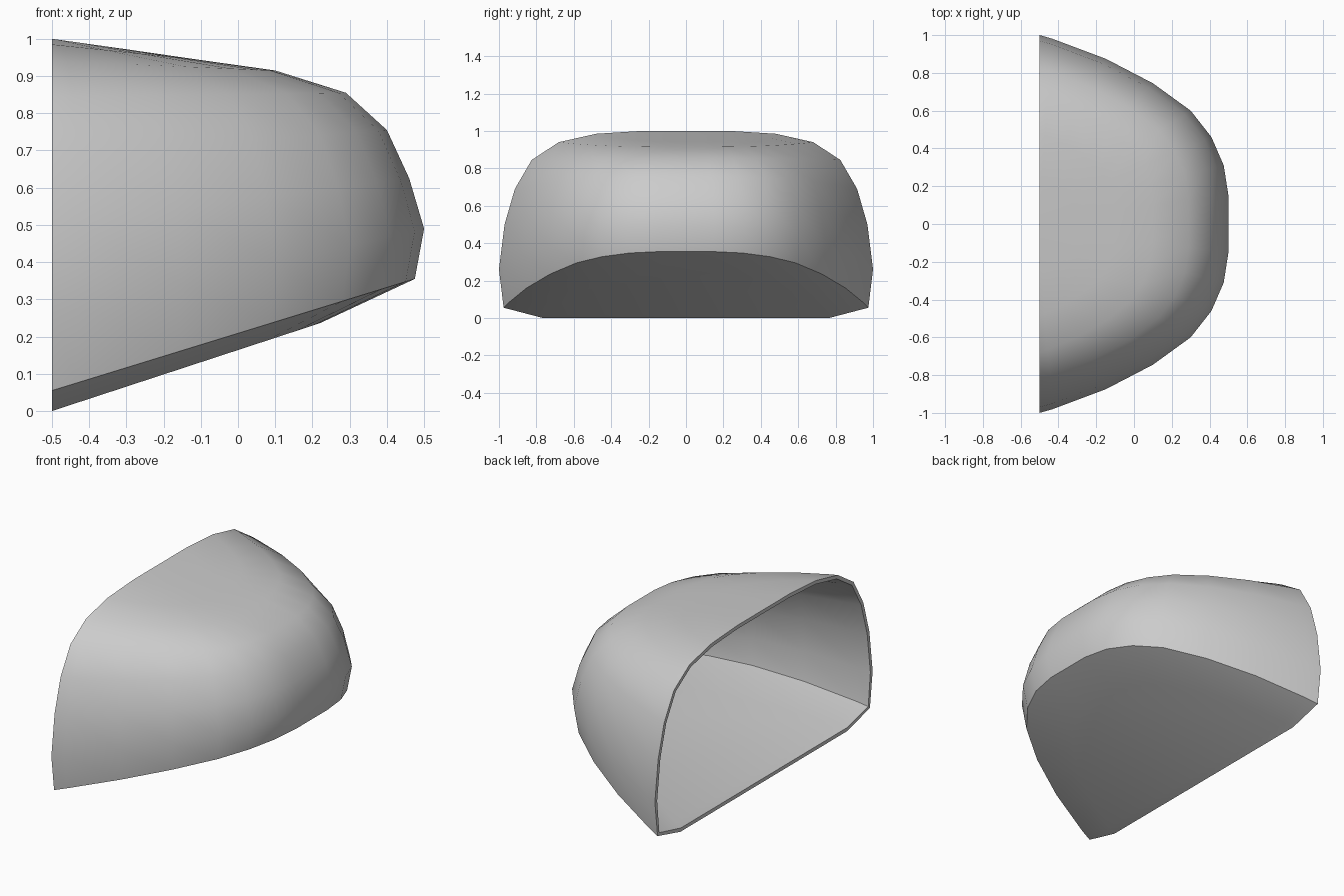
import bpy, bmesh, math

if "Cube" in bpy.data.objects:
    bpy.data.objects.remove(bpy.data.objects["Cube"])

THICK = 0.021

# half plan outline: (depth 0..1 from the opening, half width)
half = [(0, 1), (.07, .98), (.35, .875), (.6, .745), (.8, .6),
        (.91, .46), (.975, .31), (1, .15), (1, 0)]
plan = half + [(x, -y) for x, y in reversed(half[:-1])]

# rings from the underside up to the crown:
# (width scale, z at the opening, depth scale, z at the front)
rings = [(.765, 0, .72, .236), (.975, .055, .975, .355), (1, .26, 1, .49),
         (.97, .5, .96, .625), (.915, .69, .9, .755), (.825, .845, .79, .855),
         (.68, .94, .6, .915), (.48, .985, .4, .943), (.24, 1, .2, .972),
         (0, 1, 0, 1)]

bm = bmesh.new()
grid = []
for sy, z0, sx, z1 in rings:
    grid.append([bm.verts.new((-.5 + x * sx, y * sy,
                               z0 + (z1 - z0) * (x if sx else 0)))
                 for x, y in plan])

# outer skin and flat underside
for low, high in zip(grid, grid[1:]):
    for j in range(len(plan) - 1):
        bm.faces.new((low[j], low[j + 1], high[j + 1], high[j]))
bm.faces.new(grid[0])
bmesh.ops.remove_doubles(bm, verts=bm.verts[:], dist=1e-4)
bmesh.ops.recalc_face_normals(bm, faces=bm.faces[:])
bm.normal_update()

# inner skin, kept flush with the opening plane
outer_faces = bm.faces[:]
rim = [e for e in bm.edges if e.is_boundary]
rim_verts = {v for e in rim for v in e.verts}
inner = {}
for v in bm.verts[:]:
    n = v.normal.copy()
    shift = THICK * v.calc_shell_factor()
    if v in rim_verts:
        n.x = 0
        n.normalize()
        shift = THICK
    inner[v] = bm.verts.new(v.co - n * shift)
for f in outer_faces:
    bm.faces.new([inner[v] for v in reversed(f.verts)])

# rim joining both skins
for e in rim:
    a, b = e.verts
    bm.faces.new((a, b, inner[b], inner[a]))
bmesh.ops.recalc_face_normals(bm, faces=bm.faces[:])

mesh = bpy.data.meshes.new("hollow_shell")
bm.to_mesh(mesh)
bm.free()
shell = bpy.data.objects.new("hollow_shell", mesh)
bpy.context.collection.objects.link(shell)
bpy.context.view_layer.objects.active = shell
shell.select_set(True)
bpy.ops.object.shade_smooth_by_angle(angle=math.radians(35))
